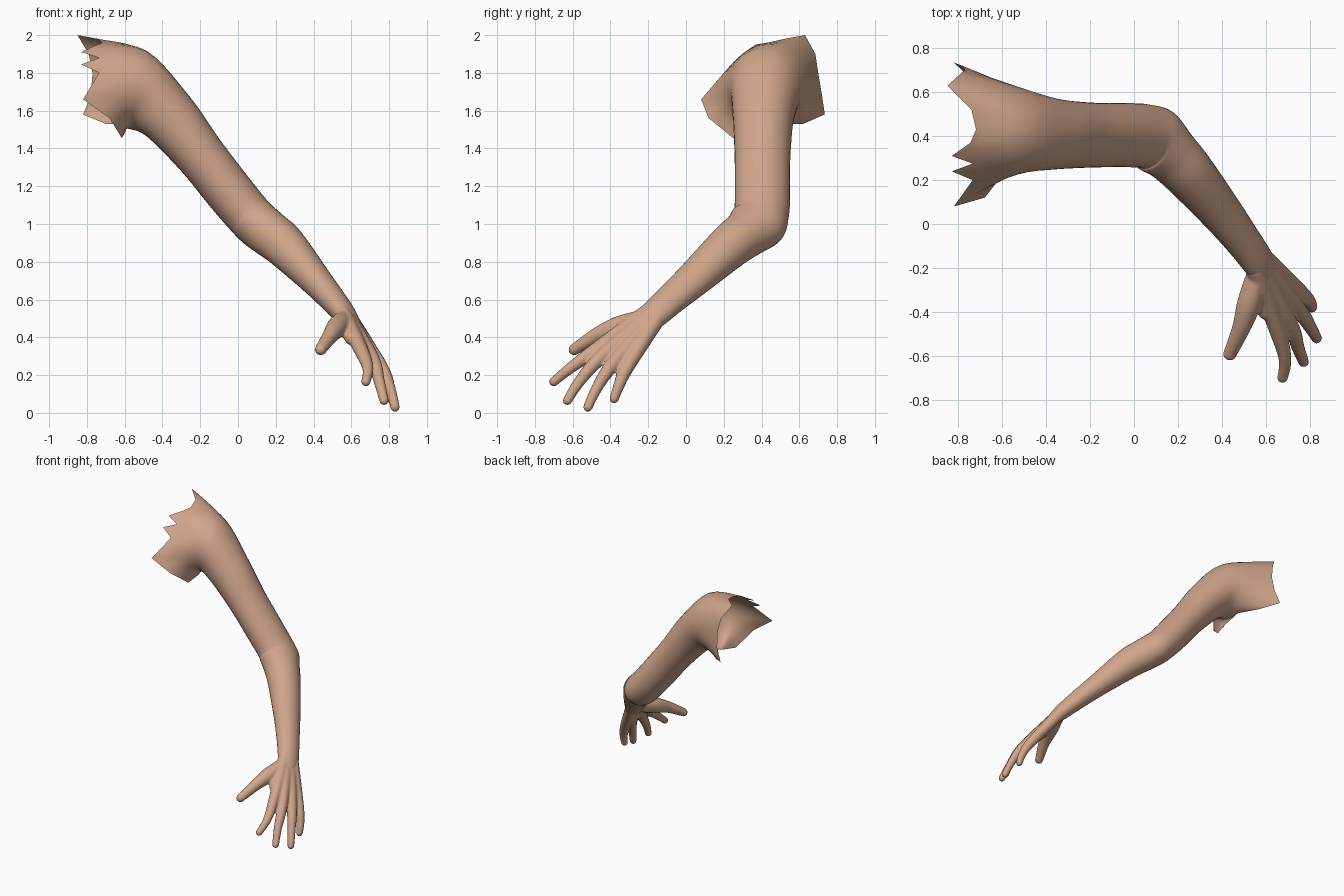
import bpy, bmesh, math
from mathutils import Vector, Matrix

if "Cube" in bpy.data.objects:
    bpy.data.objects.remove(bpy.data.objects["Cube"])

N = 32  # points around the arm

skin = bpy.data.materials.new("skin")
skin.diffuse_color = (0.63, 0.38, 0.26, 1)
skin.use_nodes = True
skin.node_tree.nodes["Principled BSDF"].inputs["Base Color"].default_value = skin.diffuse_color


def catmull(rows, steps):
    """Smoothly interpolate a list of equal-length point rows."""
    p = [rows[0]] + rows + [rows[-1]]
    out = []
    for i in range(1, len(p) - 2):
        for s in range(steps):
            t = s / steps
            out.append([0.5 * (2 * b + (c - a) * t + (2 * a - 5 * b + 4 * c - d) * t * t
                               + (3 * b - a - 3 * c + d) * t ** 3)
                        for a, b, c, d in zip(p[i - 1], p[i], p[i + 1], p[i + 2])])
    return out + [rows[-1]]


def rings(path, n, before=None):
    """Elliptical rings along (centre, up radius, side radius) stations."""
    pts = [Vector(s[0]) for s in path]
    ext = [Vector(before) if before else 2 * pts[0] - pts[1]] + pts + [2 * pts[-1] - pts[-2]]
    up, last, out = Vector((0, 0, 1)), None, []
    for i, (c, ru, rv) in enumerate(path):
        d = (ext[i + 2] - ext[i]).normalized()
        if last:
            up = last.rotation_difference(d) @ up
        up = (up - d * up.dot(d)).normalized()
        side, last = up.cross(d), d
        out.append([pts[i] + up * ru * math.cos(2 * math.pi * k / n)
                    + side * rv * math.sin(2 * math.pi * k / n) for k in range(n)])
    return out


def loft(bm, rows, caps=False):
    vs = [[bm.verts.new(p) for p in r] for r in rows]
    n = len(rows[0])
    for a, b in zip(vs, vs[1:]):
        for k in range(n):
            j = (k + 1) % n
            bm.faces.new((a[k], b[k], b[j], a[j]))
    if caps:
        bm.faces.new(vs[0])
        bm.faces.new(vs[-1][::-1])


def finish(bm, name):
    me = bpy.data.meshes.new(name)
    bm.to_mesh(me)
    bm.free()
    me.materials.append(skin)
    me.shade_smooth()
    ob = bpy.data.objects.new(name, me)
    bpy.context.collection.objects.link(ob)
    return ob


# torn shoulder edge: ring index and position, going top, back, underarm, front
edge = [(0, -.72, .43, 1.96), (1, -.74, .52, 1.98), (3, -.85, .63, 2.0),
        (5, -.79, .685, 1.90), (7, -.77, .70, 1.80), (9, -.78, .72, 1.68),
        (11, -.82, .735, 1.58), (13, -.70, .62, 1.53), (15, -.62, .48, 1.53),
        (17, -.60, .36, 1.48), (19, -.615, .25, 1.455), (21, -.68, .12, 1.56),
        (23, -.82, .08, 1.66), (26, -.735, .20, 1.80), (27, -.83, .24, 1.845),
        (28, -.735, .275, 1.88), (29, -.83, .31, 1.91), (31, -.745, .37, 1.95),
        (32, -.72, .43, 1.96)]
torn = []
for a, b in zip(edge, edge[1:]):
    for k in range(a[0], b[0]):
        torn.append(Vector(a[1:]).lerp(Vector(b[1:]), (k - a[0]) / (b[0] - a[0])))

# shoulder, upper arm, elbow, forearm and wrist
arm_path = [((-.53, .425, 1.71), .212, .20), ((-.37, .41, 1.57), .155, .163),
            ((-.20, .405, 1.365), .132, .148), ((-.05, .405, 1.175), .128, .146),
            ((.05, .40, 1.055), .125, .146), ((.105, .377, .998), .125, .155),
            ((.17, .315, .945), .122, .132), ((.25, .23, .88), .115, .12),
            ((.40, .05, .715), .086, .10), ((.50, -.08, .60), .070, .087),
            ((.565, -.17, .52), .059, .082), ((.61, -.24, .455), .043, .068),
            ((.64, -.29, .41), .025, .045)]
bm = bmesh.new()
loft(bm, catmull([torn] + rings(arm_path, N, (-1.3, .42, 1.78)), 5))
finish(bm, "arm")

# hand: wrist, knuckle, middle joint and tip of each digit with radii
wrist, across = Vector((.57, -.18, .515)), Vector((.48, .78, -.39))
fingers = [(-.035, (.655, -.49, .325), (.688, -.615, .235), (.677, -.70, .165)),
           (-.012, (.71, -.455, .29), (.748, -.565, .165), (.773, -.628, .065)),
           (.012, (.75, -.39, .255), (.803, -.47, .135), (.832, -.52, .03)),
           (.035, (.755, -.31, .245), (.80, -.355, .145), (.81, -.38, .075))]
digits = [[(wrist + across * s, .047), (Vector(k), .038), (Vector(m), .030), (Vector(t), .025)]
          for s, k, m, t in fingers]
digits.append([(Vector((.565, -.22, .50)), .05), (Vector((.525, -.36, .455)), .056),
               (Vector((.49, -.47, .41)), .043), (Vector((.437, -.592, .335)), .031)])
# web of flesh between thumb and index finger
digits.append([(Vector((.58, -.25, .48)), .045), (Vector((.585, -.33, .435)), .042),
               (Vector((.60, -.40, .395)), .036)])
bm = bmesh.new()
for d in digits:
    rows = catmull([[Vector((r, 0, 0)), c] for c, r in d], 5)
    loft(bm, rings([(c, r.x, r.x) for r, c in rows], 14), True)
    for c, r in (d[0], d[-1]):
        bmesh.ops.create_icosphere(bm, subdivisions=3, radius=r, matrix=Matrix.Translation(c))
hand = finish(bm, "hand")
mod = hand.modifiers.new("merge", 'REMESH')
mod.mode = 'VOXEL'
mod.voxel_size = 0.008
mod.use_smooth_shade = True
mod = hand.modifiers.new("soften", 'SMOOTH')
mod.factor = 0.5
mod.iterations = 5
